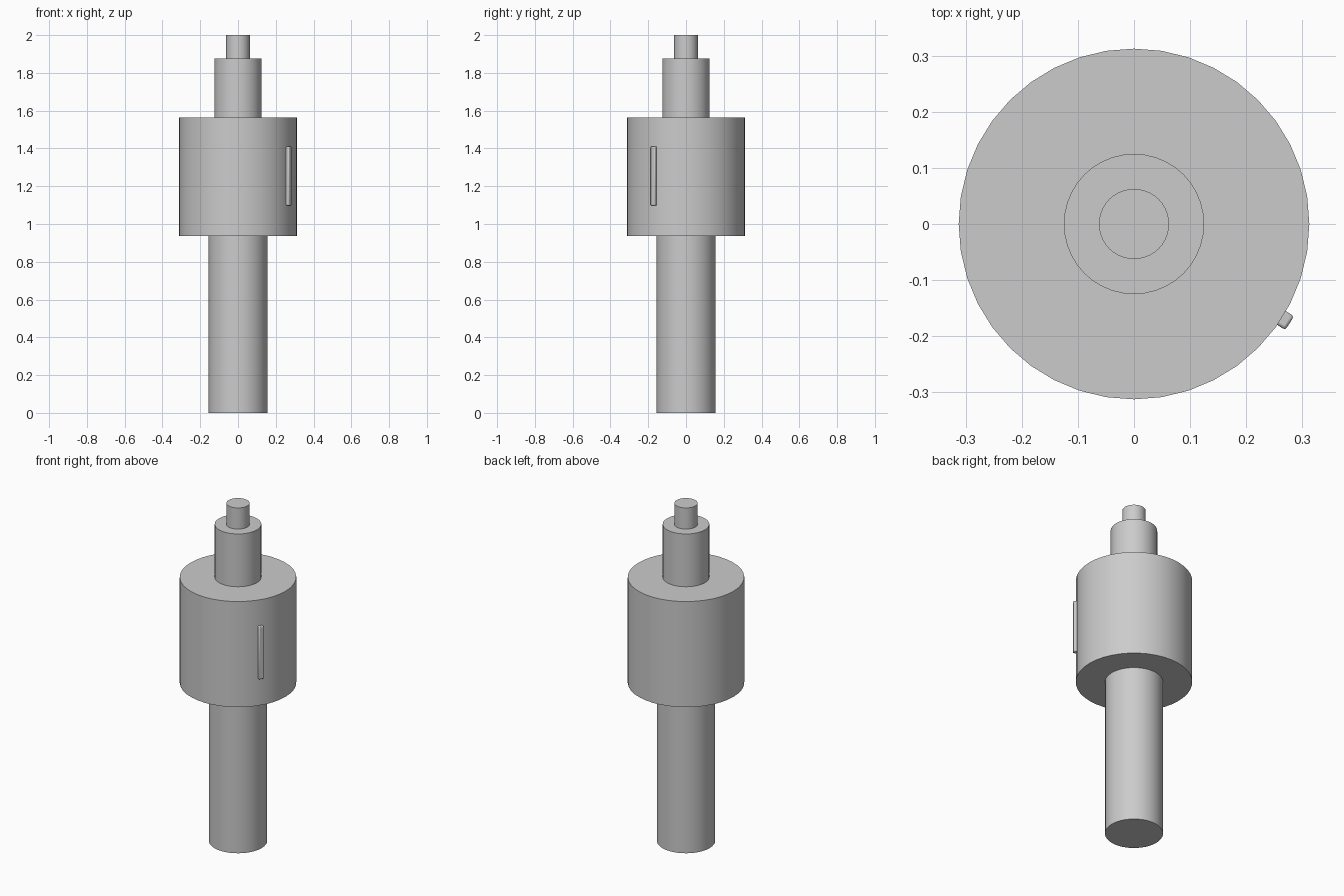
import bpy
from math import radians, cos, sin

cube = bpy.data.objects.get("Cube")
if cube:
    bpy.data.objects.remove(cube, do_unlink=True)

# One plain grey for every part
grey = bpy.data.materials.new("light_grey")
grey.use_nodes = True
grey.diffuse_color = (0.6, 0.6, 0.6, 1)
grey.node_tree.nodes["Principled BSDF"].inputs["Base Color"].default_value = (0.6, 0.6, 0.6, 1)


def finish(name):
    obj = bpy.context.object
    obj.name = name
    obj.data.name = name
    obj.data.materials.append(grey)
    return obj


def turned_section(name, radius, bottom, top):
    bpy.ops.mesh.primitive_cylinder_add(
        vertices=40, radius=radius, depth=top - bottom,
        location=(0, 0, (top + bottom) / 2))
    bpy.ops.object.shade_smooth_by_angle(angle=radians(30))
    return finish(name)


# Stepped round body, stacked from the floor up
turned_section("lower_shaft", 0.156, 0, 0.9375)
turned_section("main_barrel", 0.3125, 0.9375, 1.5625)
turned_section("upper_collar", 0.125, 1.5625, 1.875)
turned_section("tip", 0.0625, 1.875, 2)

# Slim raised key on the side of the barrel
angle = radians(-32.5)
reach = 0.311
bpy.ops.mesh.primitive_cube_add(
    size=1, location=(reach * cos(angle), reach * sin(angle), 1.254),
    rotation=(0, 0, angle))
key = finish("side_key")
key.scale = (0.036, 0.029, 0.312)
bpy.ops.object.transform_apply(location=False, rotation=False, scale=True)
bevel = key.modifiers.new("rounded_edges", "BEVEL")
bevel.width = 0.005
bevel.segments = 2
bpy.ops.object.shade_smooth_by_angle(angle=radians(30))
